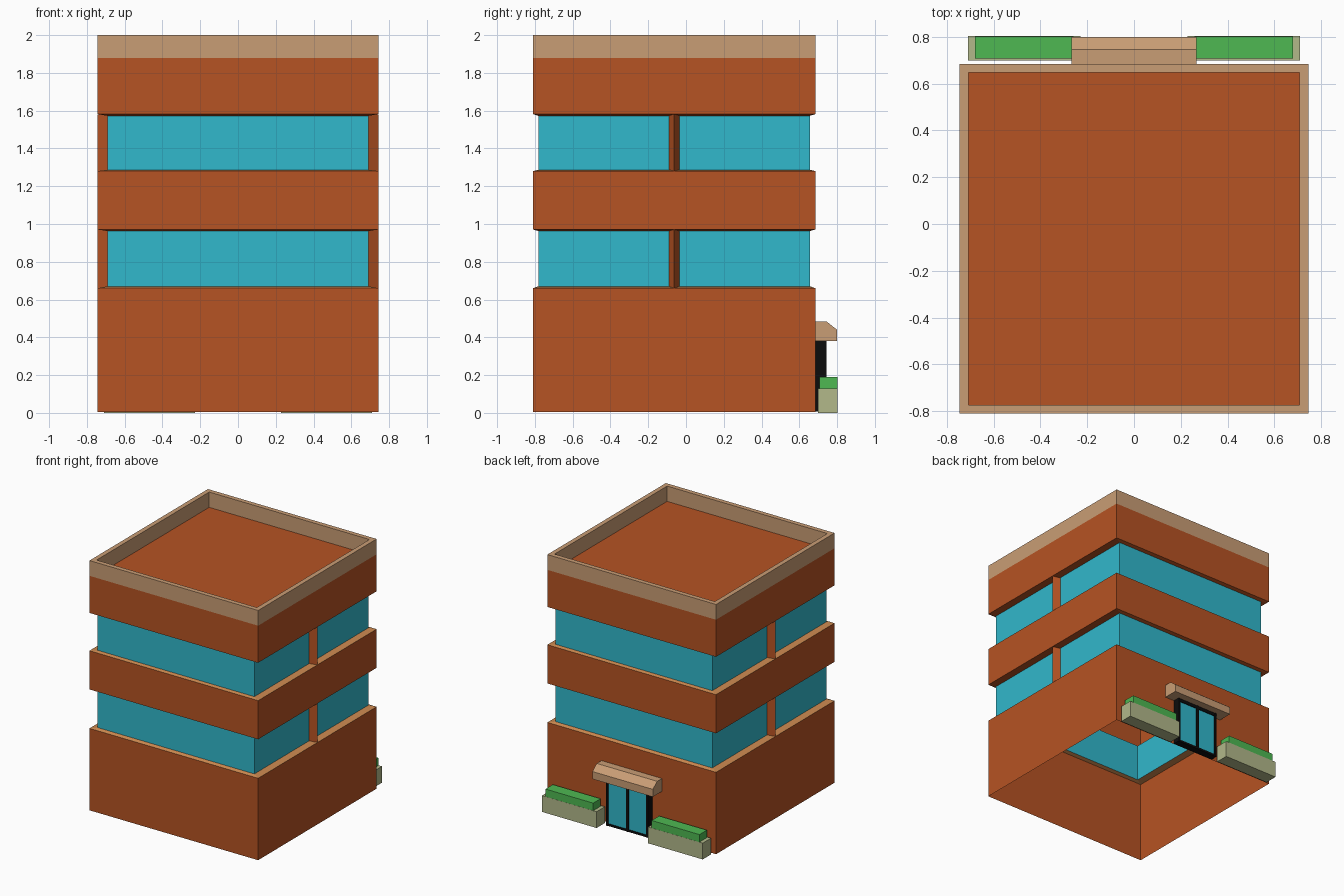
import bpy, bmesh

if "Cube" in bpy.data.objects:
    bpy.data.objects.remove(bpy.data.objects["Cube"])

def mat(name, r, g, b):
    m = bpy.data.materials.new(name)
    lin = [(c / 255 / 12.92 if c < 11 else ((c / 255 + 0.055) / 1.055) ** 2.4) for c in (r, g, b)]
    m.diffuse_color = (*lin, 1)
    m.use_nodes = True
    m.node_tree.nodes["Principled BSDF"].inputs["Base Color"].default_value = m.diffuse_color
    return m

BRICK = mat("brick", 182, 83, 35)
SILL = mat("sill", 205, 138, 80)
GLASS = mat("glass", 49, 184, 204)
TAN = mat("tan", 201, 157, 117)
BLACK = mat("black", 12, 12, 12)
STONE = mat("stone", 178, 184, 138)
GREEN = mat("green", 78, 184, 82)

X, Y0, Y1 = 0.745, -0.81, 0.685      # building footprint
GX, GY = 0.053, 0.028                # window inset

def finish(name, bm, mats):
    me = bpy.data.meshes.new(name)
    bm.to_mesh(me)
    bm.free()
    for m in mats:
        me.materials.append(m)
    ob = bpy.data.objects.new(name, me)
    bpy.context.collection.objects.link(ob)
    return ob

def shell(name, rings, mats, cap=False):
    """Stack of rectangles (inset x, inset y, z), one material per step."""
    bm = bmesh.new()
    loops = []
    for ix, iy, z in rings:
        x, a, b = X - ix, Y0 + iy, Y1 - iy
        loops.append([bm.verts.new((px, py, z)) for px, py in ((-x, a), (x, a), (x, b), (-x, b))])
    slots = list(dict.fromkeys(mats))
    for lo, hi, m in zip(loops, loops[1:], mats):
        for i in range(4):
            j = (i + 1) % 4
            bm.faces.new((lo[i], lo[j], hi[j], hi[i])).material_index = slots.index(m)
    if cap:
        bm.faces.new(loops[-1]).material_index = slots.index(mats[-1])
    return finish(name, bm, slots)

def prism(name, pts, vec, m):
    """Extrude a closed outline of 3D points along vec."""
    bm = bmesh.new()
    f = bm.faces.new([bm.verts.new(p) for p in pts])
    new = bmesh.ops.extrude_face_region(bm, geom=[f], use_keep_orig=True)["geom"]
    bmesh.ops.translate(bm, vec=vec, verts=[v for v in new if isinstance(v, bmesh.types.BMVert)])
    bmesh.ops.recalc_face_normals(bm, faces=bm.faces)
    return finish(name, bm, [m])

def box(name, x0, x1, y0, y1, z0, z1, m):
    return prism(name, [(x0, y0, z0), (x1, y0, z0), (x1, y1, z0), (x0, y1, z0)], (0, 0, z1 - z0), m)

# hollow walls, open underneath, with sloped ledges at each window strip
shell("base_wall", [(0, 0, 0.006), (0, 0, 0.66), (GX, GY, 0.67)], [BRICK, SILL])
shell("lower_windows", [(GX, GY, 0.67), (GX, GY, 0.963)], [GLASS])
shell("middle_band", [(GX, GY, 0.963), (0, 0, 0.971), (0, 0, 1.28), (GX, GY, 1.287)], [BRICK, BRICK, SILL])
shell("upper_windows", [(GX, GY, 1.287), (GX, GY, 1.573)], [GLASS])
shell("upper_band", [(GX, GY, 1.573), (0, 0, 1.582), (0, 0, 1.878)], [BRICK, BRICK])

# parapet and roof
R = 0.037
shell("parapet", [(0, 0, 1.878), (0, 0, 2.0), (R, R, 2.0), (R, R, 1.878)], [TAN] * 3)
prism_roof = bmesh.new()
prism_roof.faces.new([prism_roof.verts.new((x, y, 1.878)) for x, y in
                      ((-X + R, Y0 + R), (X - R, Y0 + R), (X - R, Y1 - R), (-X + R, Y1 - R))])
finish("roof", prism_roof, [BRICK])

# three-sided pillars in the side windows
for side, s in (("left", -1), ("right", 1)):
    for level, z0, z1 in (("lower", 0.662, 0.97), ("upper", 1.281, 1.581)):
        xi = s * (X - GX)
        prism(f"{level}_{side}_pillar", [(xi, -0.09, z0), (s * X, -0.0625, z0), (xi, -0.035, z0)],
              (0, 0, z1 - z0), BRICK)

# entrance canopy
canopy = [(Y1, 0.38), (0.80, 0.38), (0.80, 0.44), (0.745, 0.483), (Y1, 0.483)]
prism("canopy", [(-0.267, y, z) for y, z in canopy], (0.534, 0, 0), TAN)

# door frame and panes
for n, a, b in (("left_jamb", -0.185, -0.168), ("mullion", -0.012, 0.012), ("right_jamb", 0.168, 0.185)):
    box("door_" + n, a, b, Y1, 0.743, 0.008, 0.38, BLACK)
for n, a, b in (("threshold", 0.008, 0.025), ("lintel", 0.355, 0.38)):
    box("door_" + n, -0.168, 0.168, Y1, 0.74, a, b, BLACK)
for n, a, b in (("left", -0.168, -0.012), ("right", 0.012, 0.168)):
    box(n + "_door_pane", a, b, Y1, 0.735, 0.025, 0.355, GLASS)

# planters with hedges
for n, s in (("left", -1), ("right", 1)):
    xa, xb = sorted((s * 0.228, s * 0.71))
    box(n + "_planter", xa, xb, 0.698, 0.803, 0, 0.13, STONE)
    box(n + "_hedge", xa + 0.03, xb - 0.03, 0.708, 0.802, 0.13, 0.19, GREEN)
